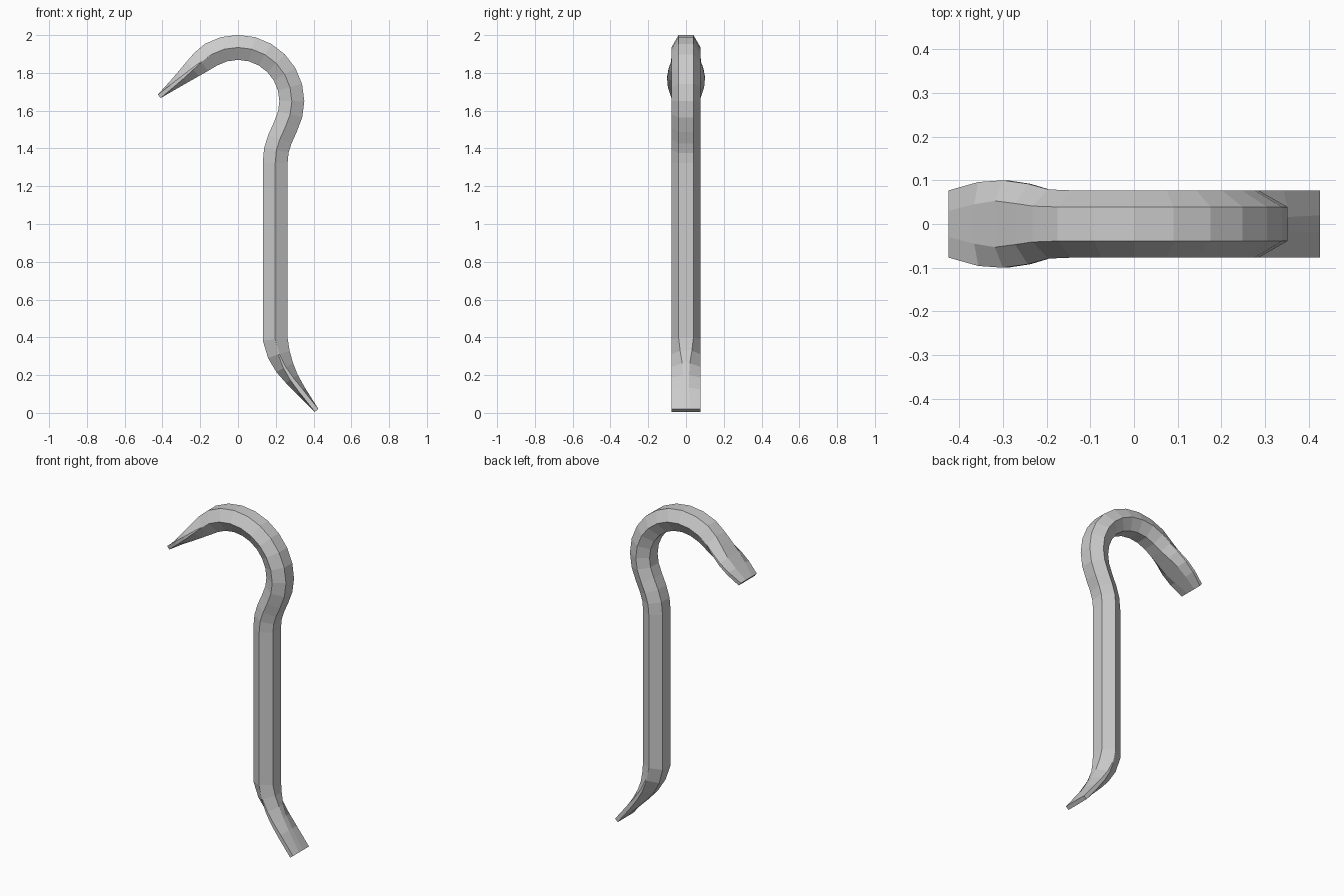
import bpy, bmesh
from math import sin, cos, radians
from mathutils import Vector

if "Cube" in bpy.data.objects:
    bpy.data.objects.remove(bpy.data.objects["Cube"])

# Stations: x, z, half thickness, half width, face half width, side half thickness
A, W, F = 0.0655, 0.077, 0.039
stations = [
    (0.416, 0.0125, 0.0125, W, 0.020, 0.012),    # pry tip
    (0.333, 0.117, 0.027, W, 0.016, 0.012),
    (0.285, 0.180, 0.038, W, 0.016, 0.010),
    (0.247, 0.240, 0.050, W, 0.020, 0.007),
    (0.216, 0.310, 0.060, W, 0.031, 0.003),
    (0.197, 0.390, A, W, F, 0),                  # straight shaft
    (0.197, 1.325, A, W, F, 0),
    (0.203, 1.390, A, W, F, 0),
    (0.222, 1.450, A, W, F, 0),
    (0.250, 1.512, A, W, F, 0),
    (0.276, 1.580, A, W, F, 0),
]
# Hook arc
for deg in range(0, 121, 15):
    t = radians(deg)
    stations.append((0.285 * cos(t), 1.65 + 0.285 * sin(t), A, W, F, 0))
# Flattened claw
stations += [
    (-0.195, 1.858, 0.060, 0.079, 0.041, 0.002),
    (-0.240, 1.821, 0.050, 0.092, 0.047, 0.005),
    (-0.295, 1.775, 0.037, 0.100, 0.053, 0.008),
    (-0.350, 1.730, 0.025, 0.096, 0.045, 0.010),
    (-0.417, 1.676, 0.012, W, 0.030, 0.0115),    # claw tip
]

# Loft a hexagon whose side edges open into flat blade sides
bm = bmesh.new()
pts = [Vector((s[0], 0, s[1])) for s in stations]
rings = []
for i, (x, z, a, w, f, s) in enumerate(stations):
    d_in = (pts[i] - pts[max(i - 1, 0)]).normalized()
    d_out = (pts[min(i + 1, len(pts) - 1)] - pts[i]).normalized()
    d = (d_in + d_out).normalized()
    n = Vector((d.z, 0, -d.x))
    k = 1 / max(0.8, n.dot(Vector((d_out.z, 0, -d_out.x)))) if 0 < i < len(pts) - 1 else 1
    section = [(f, a), (w, s), (w, -s), (f, -a), (-f, -a), (-w, -s), (-w, s), (-f, a)]
    rings.append([bm.verts.new(pts[i] + n * v * k + Vector((0, u, 0))) for u, v in section])
for r0, r1 in zip(rings, rings[1:]):
    for j in range(8):
        k = (j + 1) % 8
        bm.faces.new((r0[j], r0[k], r1[k], r1[j]))
bm.faces.new(rings[0])
bm.faces.new(rings[-1])
bmesh.ops.remove_doubles(bm, verts=bm.verts, dist=0.0005)
bmesh.ops.recalc_face_normals(bm, faces=bm.faces)

mesh = bpy.data.meshes.new("crowbar")
bm.to_mesh(mesh)
bm.free()
bar = bpy.data.objects.new("crowbar", mesh)
bpy.context.collection.objects.link(bar)
